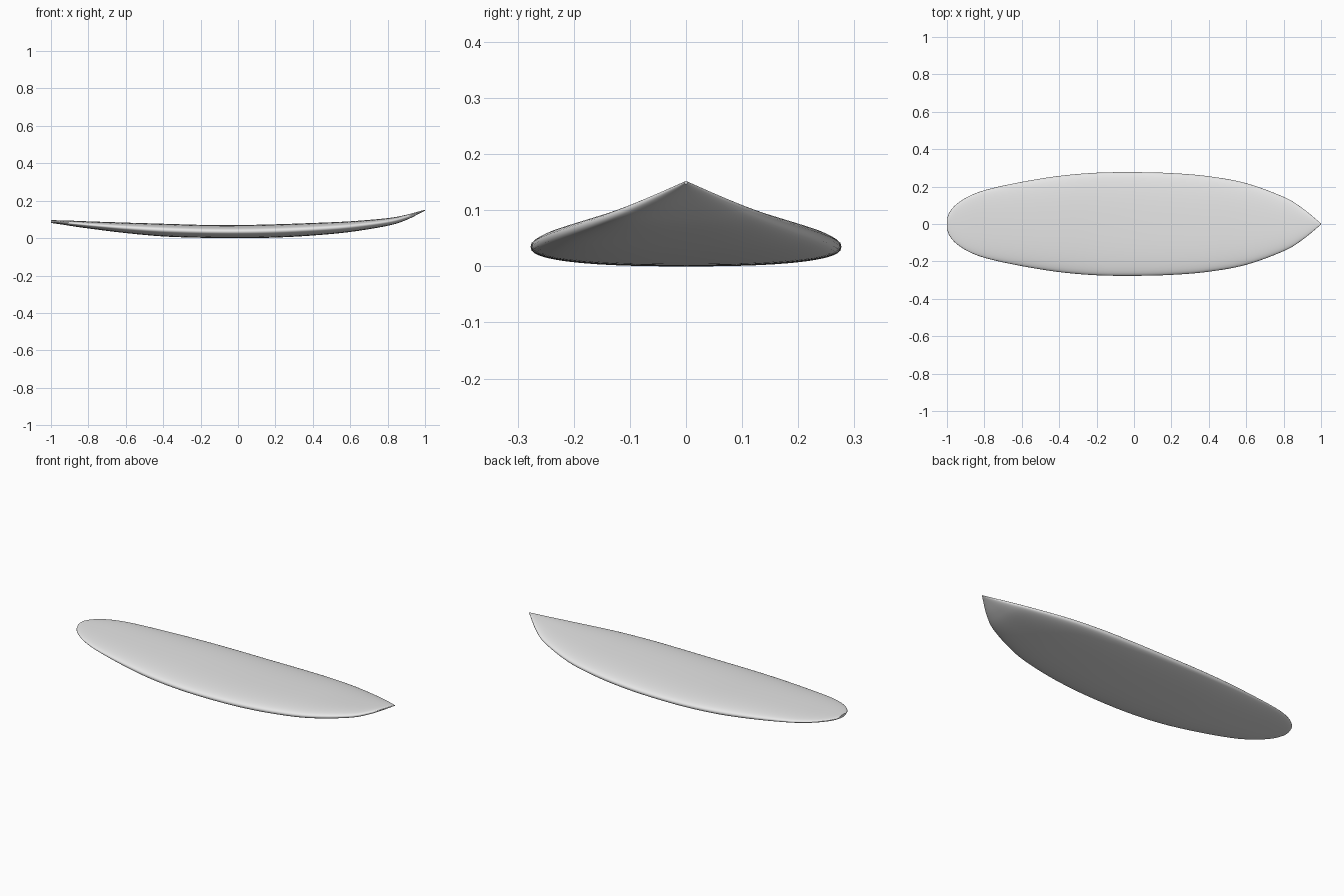
import bpy, bmesh, math
from mathutils import Vector

if "Cube" in bpy.data.objects:
    bpy.data.objects.remove(bpy.data.objects["Cube"], do_unlink=True)

grey = bpy.data.materials.new("light_grey")
grey.use_nodes = True
grey.diffuse_color = (0.8, 0.8, 0.8, 1)
grey.node_tree.nodes["Principled BSDF"].inputs["Base Color"].default_value = (0.8, 0.8, 0.8, 1)

# Stations from tail to nose: x, half width, bottom z, deck z
STATIONS = [Vector(s) for s in (
    (-1.0, 0.03, 0.082, 0.097),
    (-0.985, 0.065, 0.079, 0.096),
    (-0.95, 0.105, 0.074, 0.095),
    (-0.88, 0.15, 0.063, 0.093),
    (-0.78, 0.186, 0.049, 0.089),
    (-0.6, 0.225, 0.027, 0.083),
    (-0.4, 0.257, 0.009, 0.077),
    (-0.2, 0.274, 0.002, 0.071),
    (0.0, 0.277, 0.0, 0.07),
    (0.2, 0.272, 0.003, 0.074),
    (0.4, 0.255, 0.014, 0.081),
    (0.6, 0.218, 0.033, 0.09),
    (0.8, 0.145, 0.066, 0.107),
    (0.9, 0.085, 0.097, 0.125),
    (1.0, 0.003, 0.147, 0.152))]
STEPS, SIDES, POWER = 6, 48, 2.5


def smooth_path(points, steps):
    """Catmull-Rom samples through all stations."""
    pts = [2 * points[0] - points[1]] + points + [2 * points[-1] - points[-2]]
    out = []
    for a, b, c, d in zip(pts, pts[1:], pts[2:], pts[3:]):
        for i in range(steps):
            t = i / steps
            out.append(0.5 * (2 * b + (c - a) * t + (2 * a - 5 * b + 4 * c - d) * t ** 2
                              + (3 * b - a - 3 * c + d) * t ** 3))
    return out + [points[-1]]


def bulge(v):
    return math.copysign(abs(v) ** (2 / POWER), v)


# Board: rounded cross-sections lofted along the stations
bm = bmesh.new()
rings = []
for x, width, low, high in smooth_path(STATIONS, STEPS):
    ring = []
    for k in range(SIDES):
        a = math.tau * k / SIDES
        z = (low + high) / 2 + (high - low) / 2 * bulge(math.sin(a))
        ring.append(bm.verts.new((x, width * bulge(math.cos(a)), z)))
    rings.append(ring)
for r, s in zip(rings, rings[1:]):
    for k in range(SIDES):
        n = (k + 1) % SIDES
        bm.faces.new((r[k], r[n], s[n], s[k]))
bm.faces.new(rings[0])
bm.faces.new(rings[-1])
bmesh.ops.recalc_face_normals(bm, faces=bm.faces)
mesh = bpy.data.meshes.new("surfboard")
bm.to_mesh(mesh)
bm.free()
mesh.materials.append(grey)
board = bpy.data.objects.new("surfboard", mesh)
bpy.context.collection.objects.link(board)
bpy.context.view_layer.objects.active = board
board.select_set(True)
bpy.ops.object.shade_smooth_by_angle(angle=math.radians(40))
